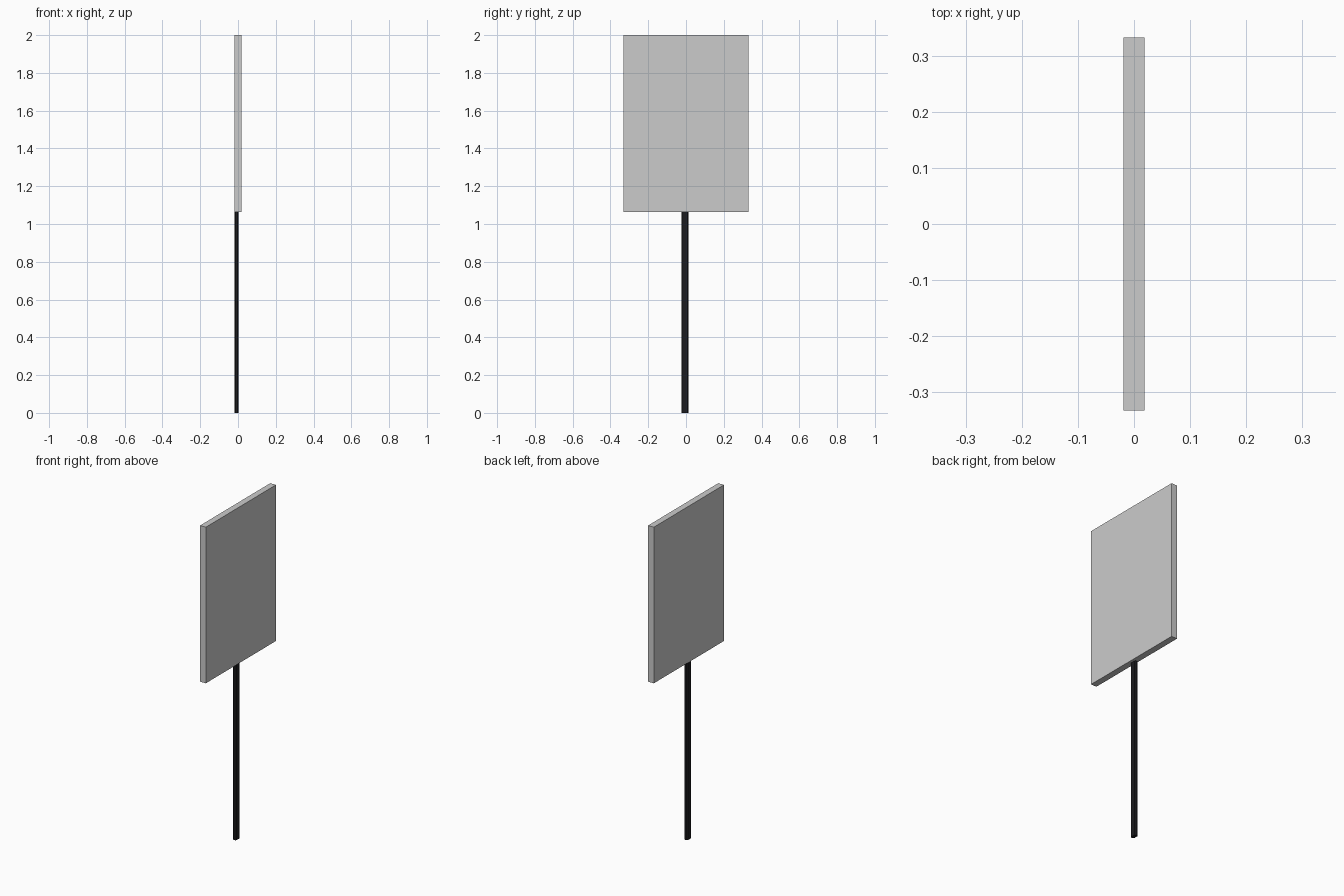
import bpy
import bmesh

if "Cube" in bpy.data.objects:
    bpy.data.objects.remove(bpy.data.objects["Cube"])


def box(name, lo, hi, color=None, chamfer=0.0):
    """Box between two corners, with optional chamfered vertical edges."""
    bm = bmesh.new()
    bmesh.ops.create_cube(bm, size=1)
    for v in bm.verts:
        v.co = [h if c > 0 else l for c, l, h in zip(v.co, lo, hi)]
    if chamfer:
        upright = [e for e in bm.edges
                   if abs(e.verts[0].co.z - e.verts[1].co.z) > 0.1]
        bmesh.ops.bevel(bm, geom=upright, offset=chamfer, segments=1,
                        affect='EDGES')
    mesh = bpy.data.meshes.new(name)
    bm.to_mesh(mesh)
    bm.free()
    obj = bpy.data.objects.new(name, mesh)
    bpy.context.collection.objects.link(obj)
    if color:
        mat = bpy.data.materials.new(name + "_paint")
        mat.diffuse_color = color
        mat.use_nodes = True
        mat.node_tree.nodes["Principled BSDF"].inputs["Base Color"].default_value = mat.diffuse_color
        mesh.materials.append(mat)
    return obj


# Rectangular sign board
box("sign_panel", (-0.019, -0.332, 1.064), (0.019, 0.332, 2.0))

# Slim dark post, set slightly off centre and socketed into the board
box("post", (-0.018, -0.025, 0.0), (0.003, 0.013, 1.075),
    color=(0.012, 0.012, 0.014, 1), chamfer=0.005)
